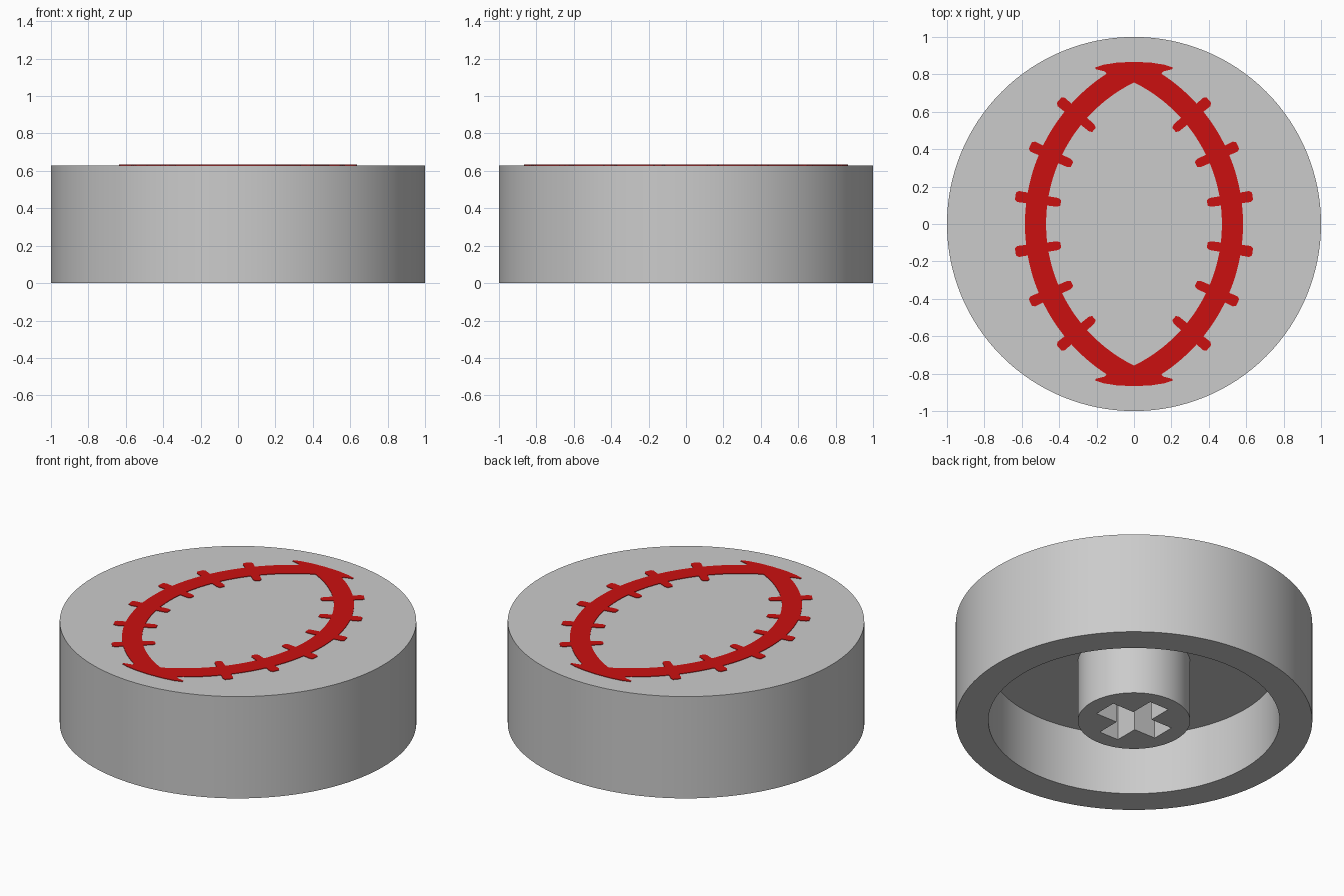
import bpy, bmesh, math
from mathutils import Matrix, Vector

if "Cube" in bpy.data.objects:
    bpy.data.objects.remove(bpy.data.objects["Cube"])

TOP = 0.63


def material(name, rgb):
    m = bpy.data.materials.new(name)
    m.diffuse_color = (*rgb, 1)
    m.use_nodes = True
    m.node_tree.nodes["Principled BSDF"].inputs["Base Color"].default_value = m.diffuse_color
    return m


grey = material("light grey", (0.6, 0.6, 0.6))
red = material("stitch red", (0.6, 0.005, 0.005))


def make_object(name, bm, mat=None):
    bmesh.ops.recalc_face_normals(bm, faces=bm.faces)
    me = bpy.data.meshes.new(name)
    bm.to_mesh(me)
    bm.free()
    ob = bpy.data.objects.new(name, me)
    bpy.context.collection.objects.link(ob)
    if mat:
        me.materials.append(mat)
    return ob


# Round cap: hollow underside with a central stem, turned from one profile
profile = [(0, TOP), (1, TOP), (1, 0), (0.817, 0), (0.817, 0.38),
           (0.315, 0.38), (0.315, 0), (0, 0)]
bm = bmesh.new()
verts = [bm.verts.new((r, 0, z)) for r, z in profile]
edges = [bm.edges.new(p) for p in zip(verts, verts[1:])]
bmesh.ops.spin(bm, geom=verts + edges, cent=(0, 0, 0), axis=(0, 0, 1),
               angle=math.tau, steps=128, use_merge=True)
bmesh.ops.remove_doubles(bm, verts=bm.verts, dist=1e-5)
bmesh.ops.dissolve_limit(bm, angle_limit=0.001, verts=bm.verts, edges=bm.edges)
cap = make_object("cap_body", bm, grey)

# Cross-shaped socket cut into the stem
a, b, w, h = 0.213, 0.220, 0.066, 0.073
quarter = [(a, h), (w, h), (w, b)]
outline = (quarter + [(-x, y) for x, y in reversed(quarter)]
           + [(-x, -y) for x, y in quarter]
           + [(x, -y) for x, y in reversed(quarter)])
bm = bmesh.new()
face = bm.faces.new([bm.verts.new((x, y, -0.1)) for x, y in outline])
ext = bmesh.ops.extrude_face_region(bm, geom=[face])
bmesh.ops.translate(bm, vec=(0, 0, 0.48),
                    verts=[v for v in ext["geom"] if isinstance(v, bmesh.types.BMVert)])
cutter = make_object("socket_cutter", bm)
cutter.hide_render = True
mod = cap.modifiers.new("socket", "BOOLEAN")
mod.operation, mod.solver, mod.object = "DIFFERENCE", "EXACT", cutter
bpy.context.view_layer.objects.active = cap
cap.select_set(True)
bpy.ops.object.modifier_apply(modifier="socket")
bpy.data.objects.remove(cutter)
bpy.ops.object.shade_smooth_by_angle(angle=math.radians(30))

# Stitched seam: two arcs with crossing stitches, joined by a pointed end piece
CX, R_IN, R_OUT, T_END = -0.375, 0.845, 0.958, 57.0
STITCHES = [s * t for s in (-1, 1) for t in (8.4, 24.3, 40.5)]


def polar(r, deg):
    t = math.radians(deg)
    return (CX + r * math.cos(t), r * math.sin(t), TOP + 0.003)


samples = [(t, R_IN, R_OUT) for t in range(-57, 58, 2)
           if all(abs(t - s) > 1.9 for s in STITCHES)]
for s in STITCHES:
    for d, grow in ((-1.7, 0), (-1.7, 0.75), (-1.1, 1), (1.1, 1), (1.7, 0.75), (1.7, 0)):
        samples.append((s + d, R_IN + (0.775 - R_IN) * grow, R_OUT + (1.02 - R_OUT) * grow))
samples.sort(key=lambda p: p[0])

bm = bmesh.new()
pairs = [(bm.verts.new(polar(i, t)), bm.verts.new(polar(o, t))) for t, i, o in samples]
for (i0, o0), (i1, o1) in zip(pairs, pairs[1:]):
    if (i0.co - i1.co).length > 1e-4 and abs(math.atan2(i0.co.y, i0.co.x - CX)
                                             - math.atan2(i1.co.y, i1.co.x - CX)) > 1e-4:
        bm.faces.new((i0, o0, o1, i1))
half = [polar(R_IN, 60.3)[:2], polar(R_IN, T_END)[:2], polar(R_OUT, T_END)[:2],
        (0.155, 0.815), (0.205, 0.828), (0.205, 0.838), (0.16, 0.852), (0.09, 0.863)]
end = ([(0, 0.757)] + half + [(0, 0.867)] + [(-x, y) for x, y in reversed(half)])
geom = bm.verts[:] + bm.edges[:] + bm.faces[:]
dup = bmesh.ops.duplicate(bm, geom=geom)
bmesh.ops.rotate(bm, cent=(0, 0, 0), matrix=Matrix.Rotation(math.pi, 3, "Z"),
                 verts=[v for v in dup["geom"] if isinstance(v, bmesh.types.BMVert)])
for sign in (1, -1):
    bm.faces.new([bm.verts.new((sign * x, sign * y, TOP + 0.003)) for x, y in end])
bmesh.ops.remove_doubles(bm, verts=bm.verts, dist=1e-5)
bmesh.ops.triangulate(bm, faces=[f for f in bm.faces if len(f.verts) > 4])
bmesh.ops.recalc_face_normals(bm, faces=bm.faces)
ext = bmesh.ops.extrude_face_region(bm, geom=bm.faces[:], use_keep_orig=True)
bmesh.ops.translate(bm, vec=Vector((0, 0, -0.005)),
                    verts=[v for v in ext["geom"] if isinstance(v, bmesh.types.BMVert)])
make_object("seam_stitching", bm, red)
